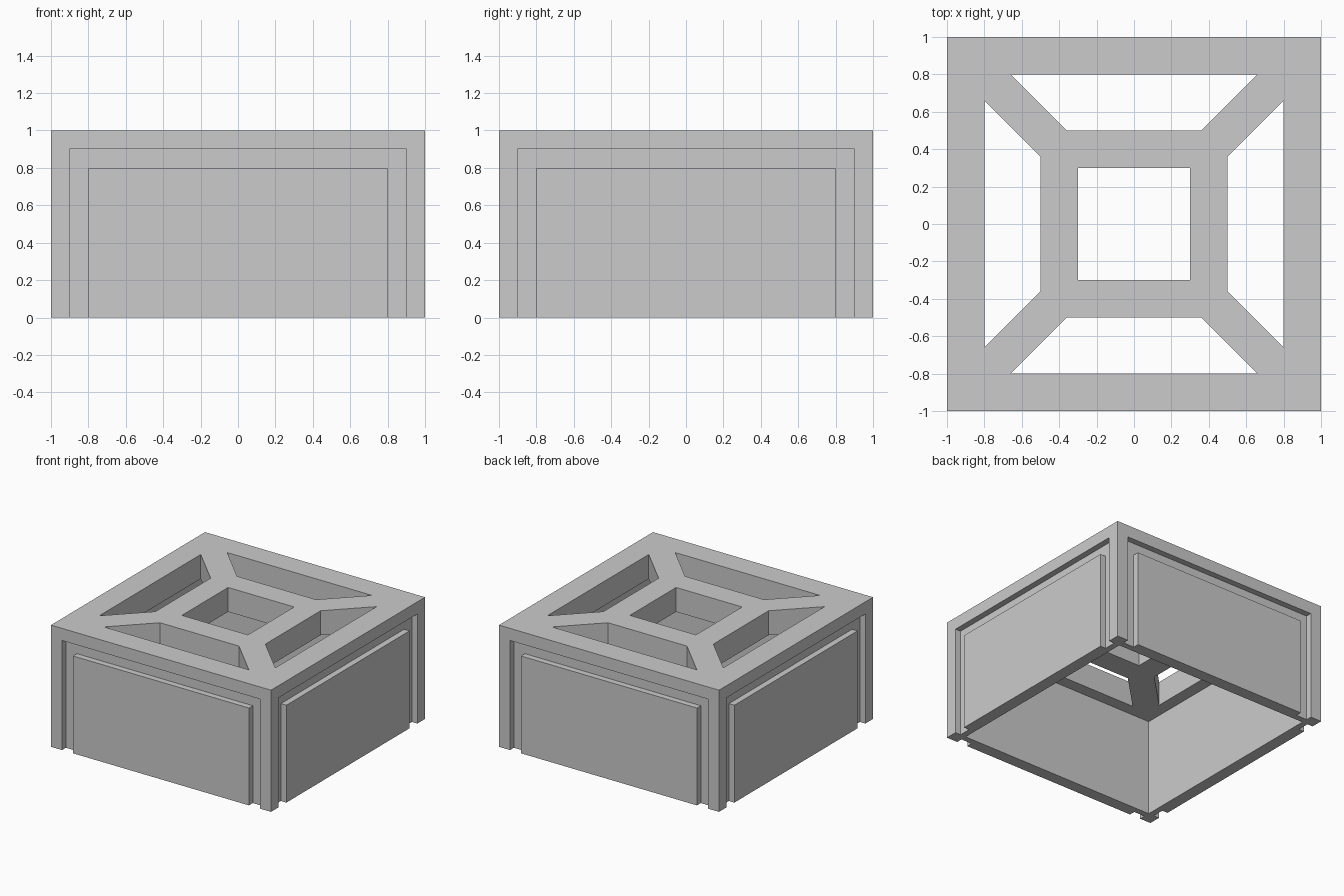
import bpy
import bmesh
from math import pi, sqrt
from mathutils import Matrix, Vector

cube = bpy.data.objects.get("Cube")
if cube:
    bpy.data.objects.remove(cube, do_unlink=True)

HALF = 1.0          # half width of the block
HEIGHT = 1.0
FRAME = 0.1         # frame width around each side
GROOVE = 0.05       # groove depth, and groove wall thickness
SLAB = 0.2          # thickness of the top
BELOW = -0.1        # cutters reach past the open underside

grey = bpy.data.materials.new("light_grey")
grey.use_nodes = True
grey.diffuse_color = (0.6, 0.6, 0.6, 1)
grey.node_tree.nodes["Principled BSDF"].inputs["Base Color"].default_value = grey.diffuse_color


def add_prism(bm, points, depth, turn=0):
    """Extrude a flat 3D outline by a depth vector, then turn it about z."""
    face = bm.faces.new([bm.verts.new(p) for p in points])
    made = bmesh.ops.extrude_face_region(bm, geom=[face], use_keep_orig=True)
    moved = [g for g in made["geom"] if isinstance(g, bmesh.types.BMVert)]
    bmesh.ops.translate(bm, verts=moved, vec=Vector(depth))
    bmesh.ops.rotate(bm, verts=list(face.verts) + moved,
                     matrix=Matrix.Rotation(turn, 3, "Z"))


def square(half, z):
    return [(-half, -half, z), (half, -half, z), (half, half, z), (-half, half, z)]


def finish(bm, name):
    bmesh.ops.recalc_face_normals(bm, faces=bm.faces)
    mesh = bpy.data.meshes.new(name)
    bm.to_mesh(mesh)
    bm.free()
    mesh.materials.append(grey)
    obj = bpy.data.objects.new(name, mesh)
    bpy.context.collection.objects.link(obj)
    return obj


# Solid block
bm = bmesh.new()
add_prism(bm, square(HALF, 0), (0, 0, HEIGHT))
block = finish(bm, "hollow_block")

# Hollow inside, open underneath
bm = bmesh.new()
add_prism(bm, square(HALF - FRAME, BELOW), (0, 0, HEIGHT - SLAB - BELOW))
cavity = finish(bm, "cavity_cutter")

# Arch-shaped groove around the panel on each side
outer, inner = HALF - FRAME, HALF - 2 * FRAME
front = -HALF - FRAME
arch = [(-outer, BELOW), (-outer, outer), (outer, outer), (outer, BELOW),
        (inner, BELOW), (inner, inner), (-inner, inner), (-inner, BELOW)]
bm = bmesh.new()
for i in range(4):
    add_prism(bm, [(x, front, z) for x, z in arch], (0, FRAME + GROOVE, 0), i * pi / 2)
grooves = finish(bm, "groove_cutter")

# Square centre opening and four openings between diagonal arms
arm = 0.1 * sqrt(2)
far, near = 0.8, 0.5
gap = [(arm - far, -far), (far - arm, -far), (near - arm, -near), (arm - near, -near)]
low = HEIGHT - SLAB - FRAME
through = (0, 0, SLAB + 2 * FRAME)
bm = bmesh.new()
add_prism(bm, square(0.3, low), through)
for i in range(4):
    add_prism(bm, [(x, y, low) for x, y in gap], through, i * pi / 2)
openings = finish(bm, "opening_cutter")

# Carve the block, then drop the cutters
cutters = [cavity, grooves, openings]
bpy.context.view_layer.objects.active = block
for cutter in cutters:
    cutter.hide_render = True
    mod = block.modifiers.new(cutter.name, "BOOLEAN")
    mod.operation = "DIFFERENCE"
    mod.solver = "EXACT"
    mod.object = cutter
    bpy.ops.object.modifier_apply(modifier=mod.name)
for cutter in cutters:
    bpy.data.objects.remove(cutter, do_unlink=True)
